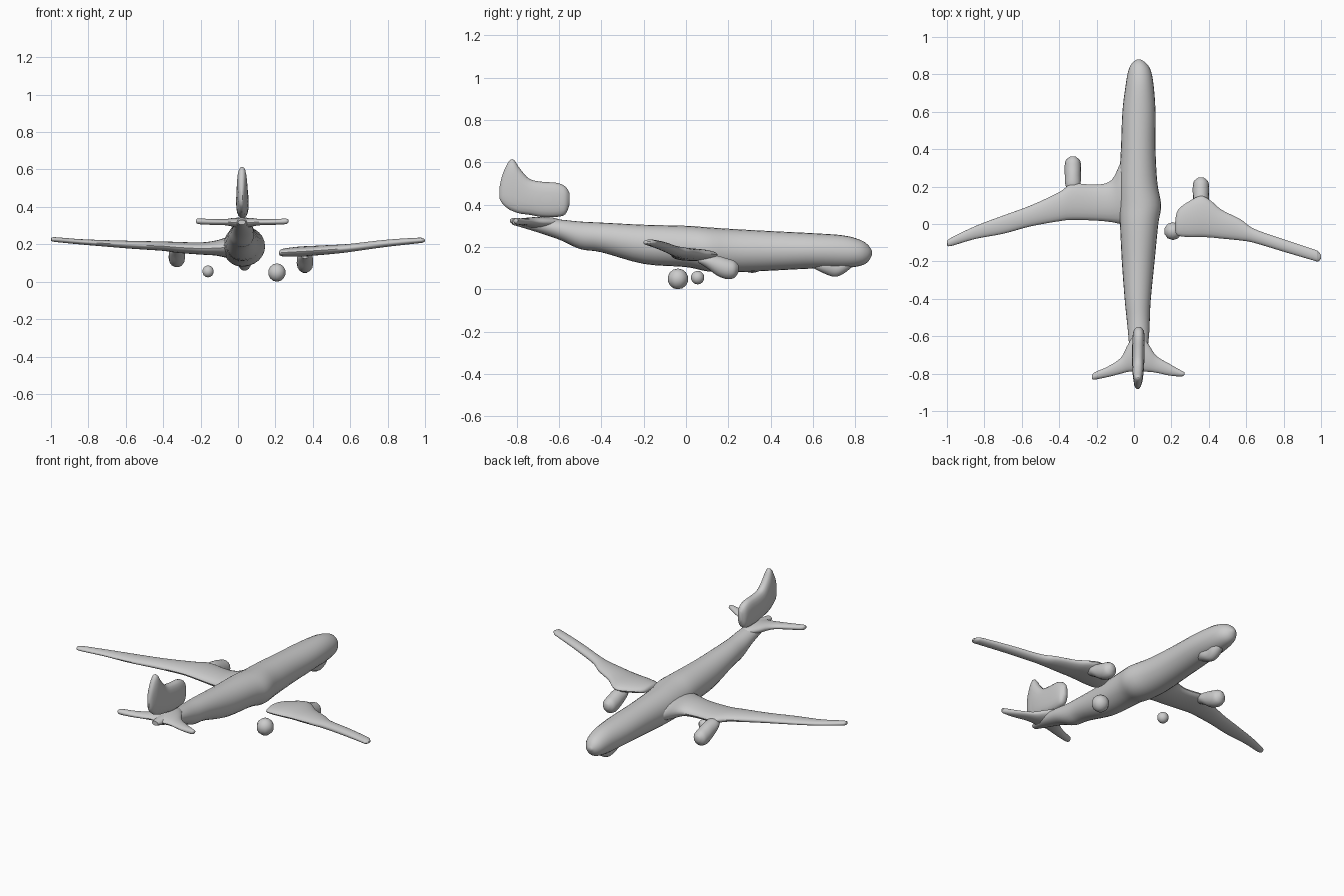
import bpy, bmesh, math
from mathutils import Vector


def spline(p0, p1, p2, p3, t):
    m1, m2 = (p2 - p0) * 0.5, (p3 - p1) * 0.5
    return ((2*t**3 - 3*t**2 + 1) * p1 + (t**3 - 2*t**2 + t) * m1
            + (3*t**2 - 2*t**3) * p2 + (t**3 - t**2) * m2)


def loft(name, axis, rows, sides=20, steps=4, power=1.0):
    """Smooth skin over rows (position, low a, high a, low b, high b)."""
    dense = []
    for i in range(len(rows) - 1):
        q = [Vector(rows[min(max(i + k, 0), len(rows) - 1)]) for k in (-1, 0, 1, 2)]
        dense += [spline(*q, s / steps) for s in range(steps)]
    dense.append(Vector(rows[-1]))
    bm = bmesh.new()
    rings = []
    for t, a0, a1, b0, b1 in dense:
        ring = []
        for k in range(sides):
            w = 2 * math.pi * k / sides
            c, s = math.cos(w), math.sin(w)
            a = (a0 + a1) / 2 + (a1 - a0) / 2 * math.copysign(abs(c) ** power, c)
            b = (b0 + b1) / 2 + (b1 - b0) / 2 * math.copysign(abs(s) ** power, s)
            ring.append(bm.verts.new((t, a, b) if axis == 'x' else (a, t, b)))
        rings.append(ring)
    for r, n in zip(rings, rings[1:]):
        for k in range(sides):
            j = (k + 1) % sides
            bm.faces.new((r[k], r[j], n[j], n[k]))
    bm.faces.new(rings[0])
    bm.faces.new(rings[-1])
    bmesh.ops.recalc_face_normals(bm, faces=bm.faces)
    finish(name, bm)


def finish(name, bm):
    me = bpy.data.meshes.new(name)
    bm.to_mesh(me)
    bm.free()
    ob = bpy.data.objects.new(name, me)
    bpy.context.collection.objects.link(ob)
    bpy.context.view_layer.objects.active = ob
    ob.select_set(True)
    bpy.ops.object.shade_smooth_by_angle(angle=math.radians(45))
    ob.select_set(False)


def ball(name, centre, r):
    bm = bmesh.new()
    bmesh.ops.create_uvsphere(bm, u_segments=10, v_segments=7, radius=r)
    bmesh.ops.translate(bm, verts=bm.verts, vec=centre)
    finish(name, bm)


# Fuselage with its slightly bulged belly
loft("fuselage", 'y', [
    (-0.82, 0.00, 0.04, 0.305, 0.33), (-0.72, -0.02, 0.065, 0.275, 0.34),
    (-0.60, -0.03, 0.08, 0.235, 0.33), (-0.50, -0.04, 0.085, 0.19, 0.32),
    (-0.40, -0.05, 0.09, 0.175, 0.315), (-0.20, -0.065, 0.11, 0.12, 0.305),
    (0.00, -0.075, 0.13, 0.105, 0.30), (0.10, -0.08, 0.145, 0.085, 0.293),
    (0.22, -0.08, 0.125, 0.08, 0.285), (0.40, -0.07, 0.115, 0.088, 0.275),
    (0.60, -0.062, 0.115, 0.098, 0.265), (0.74, -0.045, 0.105, 0.10, 0.255),
    (0.82, -0.03, 0.09, 0.11, 0.235), (0.86, -0.01, 0.065, 0.13, 0.21),
    (0.88, 0.015, 0.035, 0.165, 0.18)], 24)

# Chin bump for the nose gear
loft("nose_gear_bump", 'y', [
    (0.60, 0.015, 0.055, 0.10, 0.14), (0.65, -0.005, 0.075, 0.075, 0.15),
    (0.70, 0.00, 0.07, 0.058, 0.15), (0.74, 0.0, 0.07, 0.07, 0.15),
    (0.78, 0.01, 0.06, 0.10, 0.16)], 14)

# Wings, swept back and rising outward
loft("left_wing", 'x', [
    (-1.0, -0.11, -0.095, 0.22, 0.232), (-0.98, -0.118, -0.075, 0.213, 0.238),
    (-0.85, -0.08, -0.012, 0.20, 0.228), (-0.70, -0.052, 0.045, 0.187, 0.222),
    (-0.55, -0.012, 0.10, 0.175, 0.218), (-0.40, 0.015, 0.17, 0.165, 0.215),
    (-0.33, 0.022, 0.215, 0.155, 0.213), (-0.20, 0.018, 0.21, 0.145, 0.21),
    (-0.12, 0.01, 0.235, 0.14, 0.22), (-0.07, 0.0, 0.33, 0.13, 0.235),
    (-0.04, 0.0, 0.35, 0.13, 0.24)])
loft("right_wing", 'x', [
    (0.22, -0.035, 0.01, 0.145, 0.16), (0.235, -0.062, 0.075, 0.136, 0.175),
    (0.30, -0.07, 0.125, 0.134, 0.185), (0.36, -0.07, 0.15, 0.135, 0.19),
    (0.41, -0.072, 0.125, 0.14, 0.192), (0.47, -0.078, 0.075, 0.145, 0.195),
    (0.57, -0.088, 0.025, 0.155, 0.20), (0.64, -0.10, -0.025, 0.165, 0.207),
    (0.80, -0.148, -0.082, 0.187, 0.225), (0.96, -0.195, -0.135, 0.205, 0.235),
    (0.985, -0.20, -0.148, 0.208, 0.233), (1.0, -0.185, -0.165, 0.215, 0.226)])

# Engines hanging forward of each wing: centre x, tip y, height shift
for name, x, y, z in (("left_engine", -0.327, 0.36, 0.03),
                      ("right_engine", 0.358, 0.248, 0.0)):
    shape = [(-0.19, 0.02, 0.125, 0.15), (-0.15, 0.04, 0.10, 0.165),
             (-0.10, 0.043, 0.063, 0.16), (-0.055, 0.044, 0.047, 0.147),
             (-0.02, 0.038, 0.053, 0.135), (0.0, 0.015, 0.08, 0.115)]
    loft(name, 'y', [(y + d, x - w, x + w, lo + z, hi + z) for d, w, lo, hi in shape], 14)

# Loose main wheels
ball("left_wheel", (-0.16, 0.055, 0.055), 0.032)
ball("right_wheel", (0.208, -0.038, 0.049), 0.049)

# Tailplane flaring into the rear fuselage
loft("tailplane", 'x', [
    (-0.225, -0.828, -0.81, 0.318, 0.332), (-0.21, -0.832, -0.793, 0.308, 0.338),
    (-0.14, -0.818, -0.762, 0.304, 0.335), (-0.07, -0.80, -0.715, 0.302, 0.335),
    (-0.03, -0.79, -0.64, 0.295, 0.34), (0.02, -0.79, -0.58, 0.285, 0.343),
    (0.075, -0.79, -0.64, 0.295, 0.34), (0.12, -0.795, -0.705, 0.302, 0.335),
    (0.19, -0.81, -0.748, 0.304, 0.335), (0.255, -0.815, -0.785, 0.308, 0.337),
    (0.27, -0.805, -0.793, 0.318, 0.332)])

# Tail fin with a notched top edge
loft("tail_fin", 'y', [
    (-0.882, 0.015, 0.025, 0.43, 0.48), (-0.868, 0.003, 0.036, 0.405, 0.54),
    (-0.84, -0.002, 0.045, 0.38, 0.60), (-0.815, -0.006, 0.049, 0.368, 0.613),
    (-0.785, -0.008, 0.052, 0.358, 0.57), (-0.74, -0.01, 0.055, 0.352, 0.522),
    (-0.68, -0.01, 0.057, 0.342, 0.508), (-0.61, -0.008, 0.057, 0.342, 0.503),
    (-0.57, -0.002, 0.052, 0.355, 0.485), (-0.55, 0.015, 0.035, 0.40, 0.455)],
    20, power=0.8)
